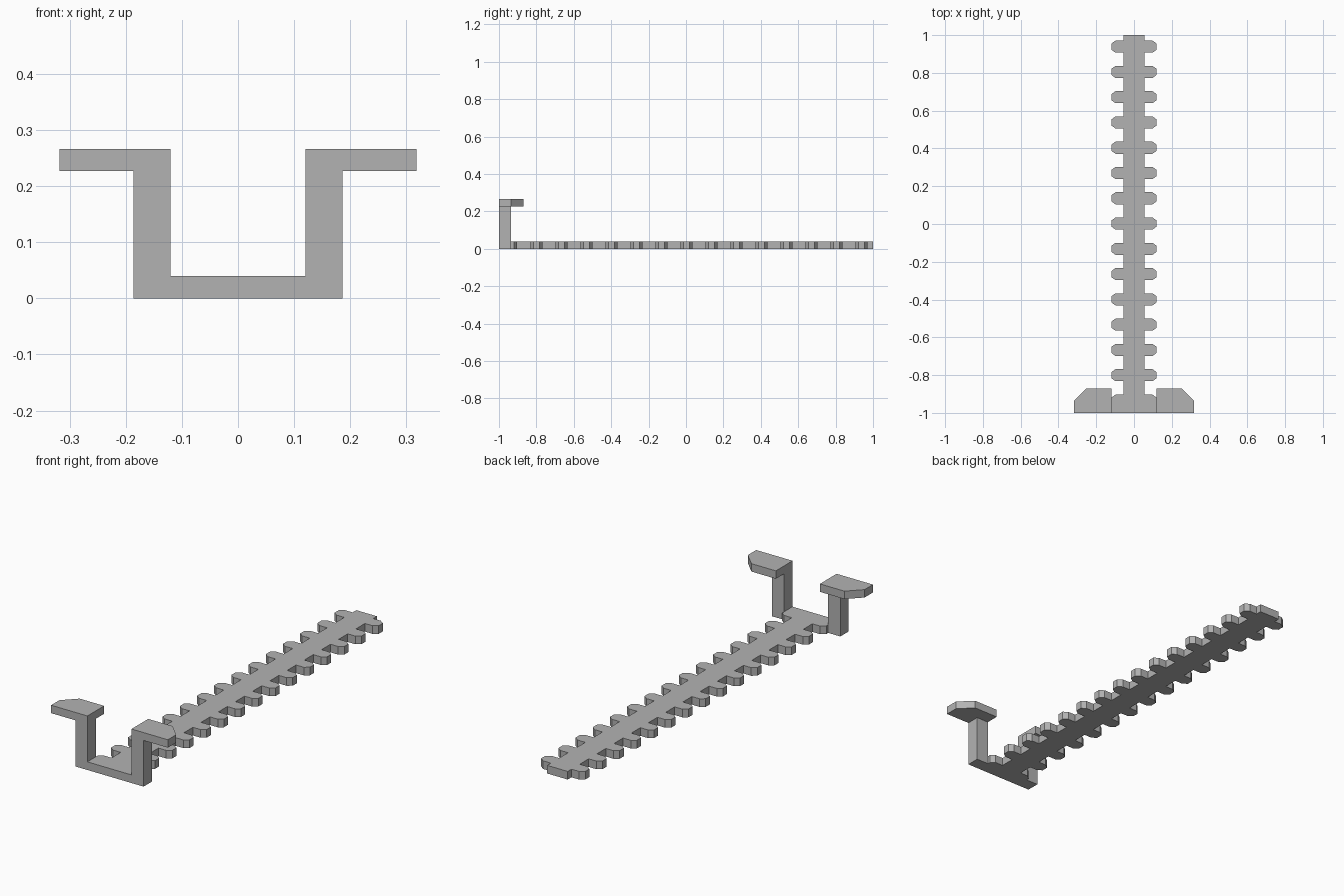
import bpy
import bmesh

cube = bpy.data.objects.get("Cube")
if cube:
    bpy.data.objects.remove(cube)

# One matte grey for the whole part
grey = bpy.data.materials.new("plain grey")
grey.use_nodes = True
color = (0.45, 0.45, 0.45, 1)
grey.diffuse_color = color
grey.node_tree.nodes["Principled BSDF"].inputs["Base Color"].default_value = color


def slab(name, outline, bottom, top):
    """Extrude a plan outline between two heights."""
    bm = bmesh.new()
    face = bm.faces.new([bm.verts.new((x, y, bottom)) for x, y in outline])
    grown = bmesh.ops.extrude_face_region(bm, geom=[face])["geom"]
    verts = [v for v in grown if isinstance(v, bmesh.types.BMVert)]
    bmesh.ops.translate(bm, verts=verts, vec=(0, 0, top - bottom))
    bmesh.ops.recalc_face_normals(bm, faces=bm.faces[:])
    mesh = bpy.data.meshes.new(name)
    bm.to_mesh(mesh)
    bm.free()
    mesh.materials.append(grey)
    obj = bpy.data.objects.new(name, mesh)
    bpy.context.collection.objects.link(obj)
    return obj


FRONT, BACK, POST_BACK = -1.0, 1.0, -0.935
SPINE, TIP, POST_OUT = 0.056, 0.12, 0.186
PITCH, TOOTH_COUNT = 0.1338, 14

# Toothed strip: right edge runs front to back, then is mirrored
edge = [(TIP, FRONT), (TIP, -0.92), (0.098, -0.903), (SPINE, -0.903)]
for i in range(TOOTH_COUNT):
    y = 0.939 - PITCH * (TOOTH_COUNT - 1 - i)
    edge += [(SPINE, y - 0.032), (0.098, y - 0.032), (TIP, y - 0.016),
             (TIP, y + 0.016), (0.098, y + 0.032), (SPINE, y + 0.032)]
edge.append((SPINE, BACK))
slab("toothed_strip", edge + [(-x, y) for x, y in reversed(edge)], 0, 0.04)

# Upright posts and the bevelled finger tabs on top of them
post = [(TIP, FRONT), (POST_OUT, FRONT), (POST_OUT, POST_BACK), (TIP, POST_BACK)]
tab = [(TIP, FRONT), (0.318, FRONT), (0.318, POST_BACK),
       (0.253, -0.87), (TIP, -0.87)]
for side, sign in (("left", 1), ("right", -1)):
    slab(side + "_post", [(sign * x, y) for x, y in post], 0, 0.227)
    slab(side + "_tab", [(sign * x, y) for x, y in tab], 0.227, 0.266)
